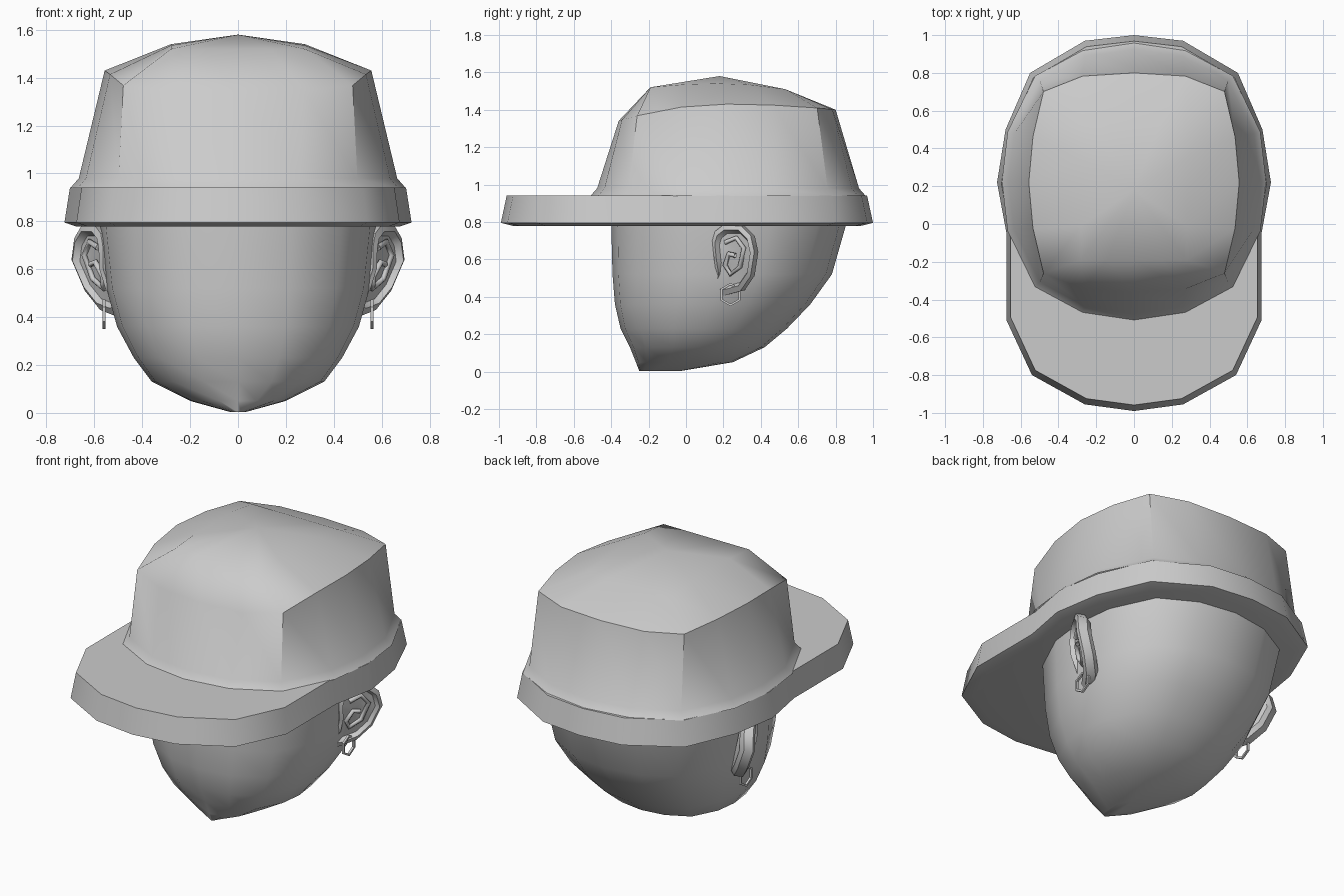
import bpy, bmesh, math
from mathutils import Vector

if "Cube" in bpy.data.objects:
    bpy.data.objects.remove(bpy.data.objects["Cube"])

# quarter outlines (x, y) from the back centre round to the side
ROUND = [(0, 1), (.39, .945), (.75, .76), (.955, .36), (1, 0)]
SOFT = [(0, 1), (.49, .97), (.86, .83), (.96, .42), (1, 0)]
SQUARE = [(0, 1), (.5, 1), (1, 1), (1, .5), (1, 0)]


def full(half):
    """Mirror a half outline running back to front into a closed loop."""
    return half + [(-x, y) for x, y in half[-2:0:-1]]


def ring(rx, front, back, zf, zs=None, zb=None, quarter=ROUND):
    """Closed 16-point ring whose height may differ at front, side and back."""
    zs = zf if zs is None else zs
    zb = zf if zb is None else zb
    half = quarter + [(x, -y) for x, y in quarter[-2::-1]]
    cy, ry = (front + back) / 2, (back - front) / 2
    return [(x * rx, cy + y * ry, zs + ((zb if y > 0 else zf) - zs) * y * y)
            for x, y in full(half)]


def smooth(ob, angle):
    bpy.ops.object.select_all(action='DESELECT')
    ob.select_set(True)
    bpy.context.view_layer.objects.active = ob
    bpy.ops.object.shade_smooth_by_angle(angle=math.radians(angle))


def loft(name, rings, tip=None, cap_start=False, cap_end=False, angle=42):
    bm = bmesh.new()
    loops = [[bm.verts.new(p) for p in r] for r in rings]
    n = len(loops[0])
    for a, b in zip(loops, loops[1:]):
        for i in range(n):
            j = (i + 1) % n
            bm.faces.new((a[i], a[j], b[j], b[i]))
    if tip:
        t = bm.verts.new(tip)
        for i in range(n):
            bm.faces.new((loops[-1][i], loops[-1][(i + 1) % n], t))
    if cap_start:
        bm.faces.new(loops[0])
    if cap_end:
        bm.faces.new(loops[-1])
    bmesh.ops.recalc_face_normals(bm, faces=bm.faces)
    me = bpy.data.meshes.new(name)
    bm.to_mesh(me)
    bm.free()
    ob = bpy.data.objects.new(name, me)
    bpy.context.collection.objects.link(ob)
    smooth(ob, angle)
    return ob


def mirror_x(ob):
    ob.modifiers.new("Mirror", 'MIRROR').use_mirror_merge = False


# head: pointed chin, long sloping back
loft("head", [ring(*r) for r in [
    (.03, -.25, -.03, .003), (.20, -.268, .25, .05), (.36, -.30, .42, .13),
    (.435, -.35, .54, .23), (.505, -.38, .665, .36), (.55, -.393, .78, .52),
    (.58, -.40, .86, .80)]], cap_start=True, cap_end=True)

# cap crown
loft("cap_crown", [
    ring(.70, -.51, .96, .94),
    ring(.665, -.475, .925, .98),
    ring(.557, -.36, .80, 1.34, 1.43, 1.40, SOFT),
    ring(.28, -.19, .53, 1.52, 1.54, 1.51, SQUARE)], tip=(0, .18, 1.58))

# cap band and visor in one slab
BRIM = full([(0, 1), (.26, .97), (.55, .80), (.68, .5), (.725, .22), (.675, -.05),
             (.675, -.51), (.54, -.80), (.26, -.955), (0, -.99)])


def brim(s, z):
    return [(x * s, y * s, z) for x, y in BRIM]


loft("cap_brim", [brim(.93, .778), brim(1, .795), brim(.968, .942)],
     cap_start=True, cap_end=True)

# ears: tilted plates with raised rim and hollow
EAR = [(.14, .70), (.155, .75), (.20, .785), (.29, .785), (.345, .73), (.365, .64),
       (.345, .51), (.29, .43), (.20, .405), (.14, .41), (.165, .50), (.15, .60)]
TILT = Vector((1, -.58, 0)).normalized()


def on_ear(y, z, d):
    x = .565 + .58 * (y - .14) - .4 * max(0, .62 - z)
    return Vector((x, y, z)) + TILT * d


def ear_ring(s, d):
    return [on_ear(.25 + (y - .25) * s, .61 + (z - .61) * s, d) for y, z in EAR]


mirror_x(loft("ears", [ear_ring(*r) for r in [
    (.8, -.075), (.97, -.05), (1, 0), (.84, .008), (.74, -.02), (.3, -.03)]],
    cap_start=True, cap_end=True, angle=35))

# curled ridge inside each ear
cu = bpy.data.curves.new("ear_ridges", 'CURVE')
cu.dimensions = '3D'
cu.bevel_depth = .013
cu.bevel_resolution = 1
path = [(.20, .69), (.26, .715), (.30, .66), (.28, .56), (.23, .52), (.20, .57),
        (.22, .63), (.255, .62)]
sp = cu.splines.new('POLY')
sp.points.add(len(path) - 1)
for p, (y, z) in zip(sp.points, path):
    p.co = (*on_ear(y, z, -.018), 1)
ridge = bpy.data.objects.new("ear_ridges", cu)
bpy.context.collection.objects.link(ridge)
bpy.ops.object.select_all(action='DESELECT')
ridge.select_set(True)
bpy.context.view_layer.objects.active = ridge
bpy.ops.object.convert(target='MESH')
mirror_x(bpy.context.object)

# six-sided hoop earrings
hoop = []
for i in range(6):
    a = math.radians(60 * i + 30)
    hoop.append([(.56 + .009 * math.cos(b), .238 + math.cos(a) * (.056 + .009 * math.sin(b)),
                  .412 + math.sin(a) * (.056 + .009 * math.sin(b)))
                 for b in (math.pi / 4 + k * math.pi / 2 for k in range(4))])
mirror_x(loft("earrings", hoop + hoop[:1]))
